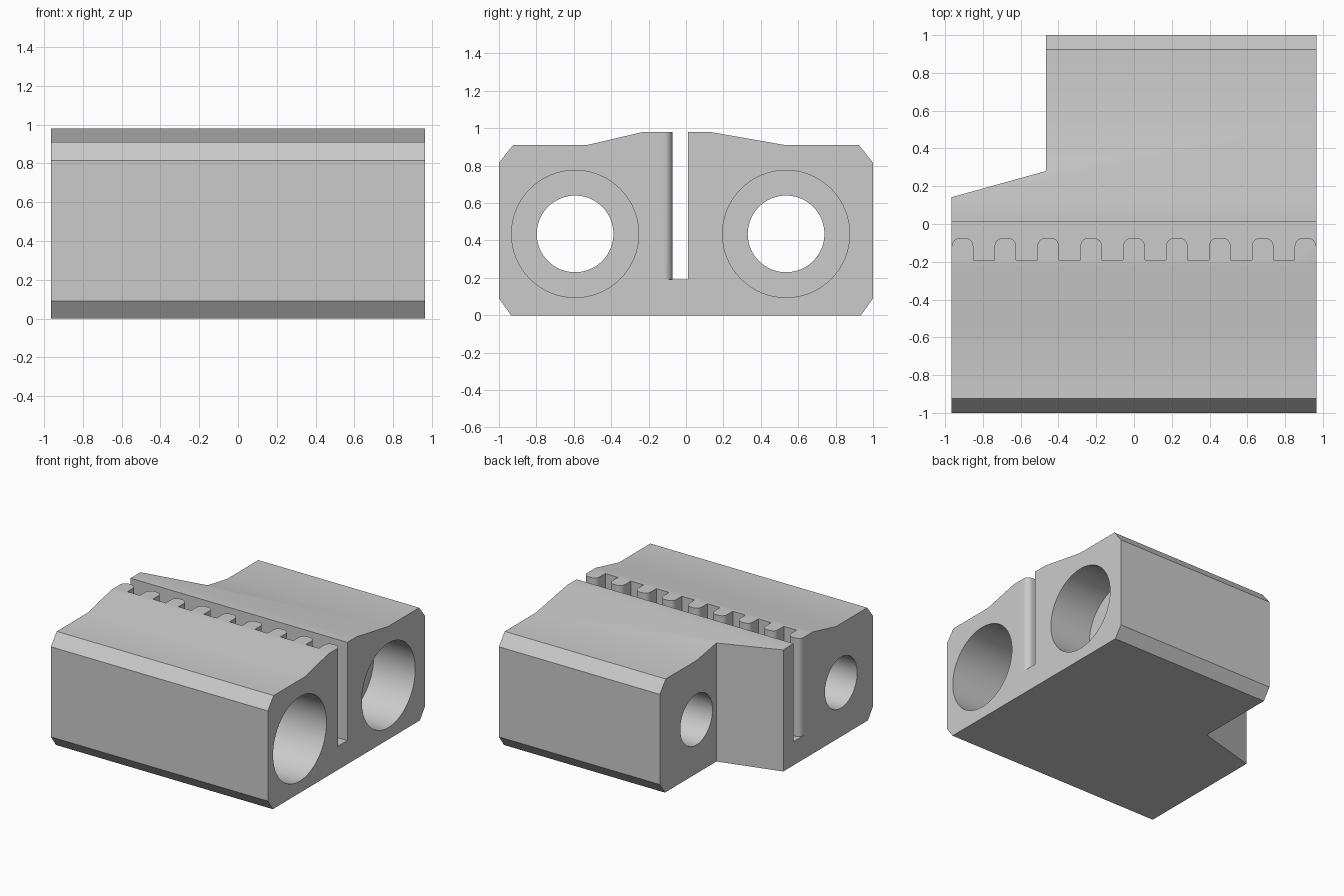
import bpy, bmesh, math
from mathutils import Vector

cube = bpy.data.objects.get("Cube")
if cube:
    bpy.data.objects.remove(cube, do_unlink=True)

HALF = 0.965          # half length along x
BORE_Z = 0.435

grey = bpy.data.materials.new("light grey")
grey.use_nodes = True
COLOUR = (0.6, 0.6, 0.6, 1)
grey.diffuse_color = COLOUR
grey.node_tree.nodes["Principled BSDF"].inputs["Base Color"].default_value = COLOUR


def prism(name, points, direction):
    """Extrude a closed 3D outline along a direction."""
    bm = bmesh.new()
    face = bm.faces.new([bm.verts.new(p) for p in points])
    out = bmesh.ops.extrude_face_region(bm, geom=[face])
    verts = [g for g in out["geom"] if isinstance(g, bmesh.types.BMVert)]
    bmesh.ops.translate(bm, verts=verts, vec=Vector(direction))
    bmesh.ops.recalc_face_normals(bm, faces=bm.faces)
    mesh = bpy.data.meshes.new(name)
    bm.to_mesh(mesh)
    bm.free()
    mesh.materials.append(grey)
    obj = bpy.data.objects.new(name, mesh)
    bpy.context.collection.objects.link(obj)
    return obj


def bore(name, y, radius, x0, x1, sides=64):
    ring = [(x0, y + radius * math.cos(2 * math.pi * i / sides),
             BORE_Z + radius * math.sin(2 * math.pi * i / sides)) for i in range(sides)]
    return prism(name, ring, (x1 - x0, 0, 0))


# Main block: side profile with chamfers and raised middle
profile = [(-1, 0.09), (-0.935, 0), (0.935, 0), (1, 0.09), (1, 0.815), (0.925, 0.91),
           (0.53, 0.91), (0.13, 0.98), (-0.23, 0.98), (-0.53, 0.91), (-0.925, 0.91), (-1, 0.815)]
body = prism("carriage_block", [(-HALF, y, z) for y, z in profile], (2 * HALF, 0, 0))

# Missing rear corner with a slanted wall
corner = [(-1.1, 0.104), (-HALF, 0.142), (-0.467, 0.28), (-0.467, 1.2), (-1.1, 1.2)]
cutters = [prism("corner_cutter", [(x, y, -0.2) for x, y in corner], (0, 0, 1.5))]

# Belt slot whose front wall carries rounded teeth
TIP, ROOT, BACK, ROUND, TOOTH = -0.073, -0.19, 0.012, 0.045, 0.057
slot = [(1.1, BACK), (-1.1, BACK), (-1.1, ROOT)]
for i in range(9):
    cx = -0.908 + 0.227 * i
    slot.append((cx - TOOTH, ROOT))
    for side, start in ((-1, 180), (1, 90)):
        for k in range(7):
            a = math.radians(start - 15 * k)
            slot.append((cx + side * (TOOTH - ROUND) + ROUND * math.cos(a),
                         TIP - ROUND + ROUND * math.sin(a)))
    slot.append((cx + TOOTH, ROOT))
slot.append((1.1, ROOT))
cutters.append(prism("slot_cutter", [(x, y, 0.19) for x, y in slot], (0, 0, 1)))

# Rod holes, each with a wider bearing pocket from the left end
for name, y, depth in (("front", -0.593, 1.1), ("rear", 0.535, 0.37)):
    cutters.append(bore(name + "_rod_cutter", y, 0.205, -1.2, 1.2))
    cutters.append(bore(name + "_pocket_cutter", y, 0.34, HALF - depth, 1.2))

for c in cutters:
    c.hide_render = True
    mod = body.modifiers.new(c.name, "BOOLEAN")
    mod.operation = "DIFFERENCE"
    mod.solver = "EXACT"
    mod.object = c

# Bake the cuts and remove the helpers
bpy.context.view_layer.update()
evaluated = body.evaluated_get(bpy.context.evaluated_depsgraph_get())
baked = bpy.data.meshes.new_from_object(evaluated)
body.modifiers.clear()
body.data = baked
for c in cutters:
    bpy.data.objects.remove(c, do_unlink=True)

bpy.ops.object.select_all(action="DESELECT")
body.select_set(True)
bpy.context.view_layer.objects.active = body
bpy.ops.object.shade_smooth_by_angle(angle=math.radians(20))
